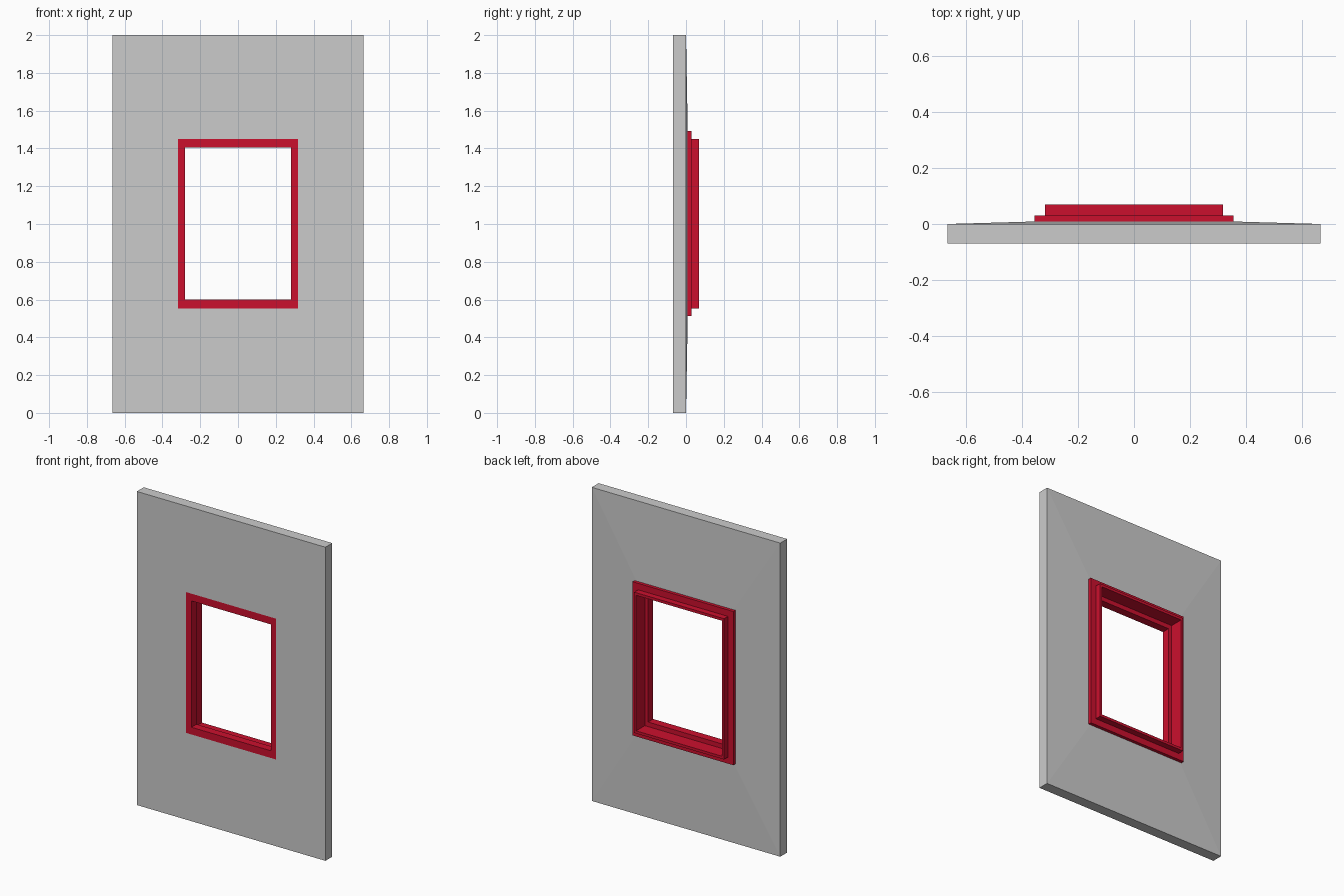
import bpy, bmesh

if "Cube" in bpy.data.objects:
    bpy.data.objects.remove(bpy.data.objects["Cube"])

CZ = 1.002  # height of the window centre


def ring_object(name, profile, color=None):
    """Loft a closed profile of rectangles (half width, z low, z high, y) into a frame."""
    bm = bmesh.new()
    loops = []
    for hx, z0, z1, y in profile:
        loops.append([bm.verts.new((x, y, z)) for x, z in
                      ((-hx, z0), (hx, z0), (hx, z1), (-hx, z1))])
    for i, a in enumerate(loops):
        b = loops[(i + 1) % len(loops)]
        for k in range(4):
            n = (k + 1) % 4
            bm.faces.new((a[k], a[n], b[n], b[k]))
    bmesh.ops.recalc_face_normals(bm, faces=bm.faces)
    mesh = bpy.data.meshes.new(name)
    bm.to_mesh(mesh)
    bm.free()
    obj = bpy.data.objects.new(name, mesh)
    bpy.context.collection.objects.link(obj)
    if color:
        mat = bpy.data.materials.new(name + "_paint")
        mat.diffuse_color = color
        mat.use_nodes = True
        mat.node_tree.nodes["Principled BSDF"].inputs["Base Color"].default_value = mat.diffuse_color
        mesh.materials.append(mat)
    return obj


def rect(hx, hz, y):
    return (hx, CZ - hz, CZ + hz, y)


# Wall panel: flat front, back rising slightly toward the opening
ring_object("wall_panel", [
    (0.665, 0, 2, -0.069), (0.665, 0, 2, 0.0),
    rect(0.317, 0.449, 0.010), rect(0.317, 0.449, -0.069)])

# Window frame: flush front, flange and raised rim at the back, stepped inside
ring_object("window_frame", [
    rect(0.317, 0.449, -0.069), rect(0.317, 0.449, 0.009),
    rect(0.355, 0.490, 0.009), rect(0.355, 0.490, 0.030),
    rect(0.317, 0.449, 0.030), rect(0.317, 0.449, 0.069),
    rect(0.303, 0.432, 0.069), rect(0.303, 0.432, -0.018),
    rect(0.280, 0.403, -0.018), rect(0.280, 0.403, -0.069)],
    (0.6, 0.005, 0.027, 1))
